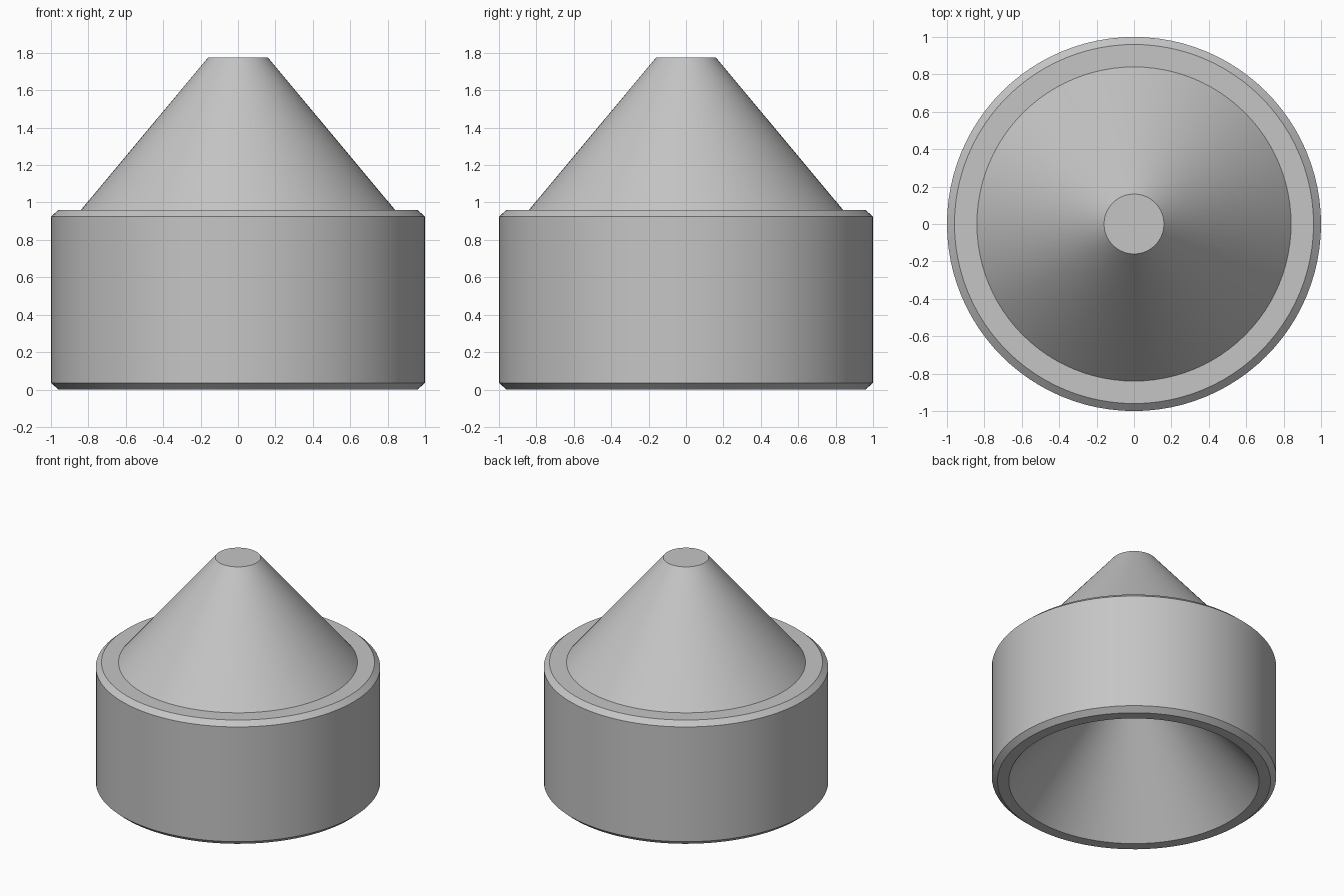
import bpy
import bmesh
from math import cos, sin, tau, radians

SIDES = 96

cube = bpy.data.objects.get("Cube")
if cube:
    bpy.data.objects.remove(cube, do_unlink=True)

# Plain grey material
grey = bpy.data.materials.new("light_grey")
grey.use_nodes = True
colour = (0.56, 0.56, 0.56, 1)
grey.diffuse_color = colour
grey.node_tree.nodes["Principled BSDF"].inputs["Base Color"].default_value = colour


def turned_part(name, profile):
    """Turn a (radius, height) profile around z and cap both ends."""
    bm = bmesh.new()
    rings = [[bm.verts.new((r * cos(tau * i / SIDES), r * sin(tau * i / SIDES), z))
              for i in range(SIDES)] for r, z in profile]
    for low, high in zip(rings, rings[1:]):
        for i in range(SIDES):
            j = (i + 1) % SIDES
            bm.faces.new((low[i], low[j], high[j], high[i]))
    bm.faces.new(rings[0])
    bm.faces.new(rings[-1])
    bmesh.ops.recalc_face_normals(bm, faces=bm.faces)
    mesh = bpy.data.meshes.new(name)
    bm.to_mesh(mesh)
    bm.free()
    mesh.materials.append(grey)
    obj = bpy.data.objects.new(name, mesh)
    bpy.context.collection.objects.link(obj)
    return obj


# Stacking peg: conical socket, chamfered drum, shoulder, blunt cone
profile = [
    (0.20, 0.81),   # socket roof
    (0.88, 0),      # socket mouth
    (0.96, 0),      # foot ring
    (1, 0.035),     # lower chamfer
    (1, 0.925),     # drum wall
    (0.96, 0.96),   # upper chamfer
    (0.84, 0.96),   # shoulder
    (0.16, 1.775),  # blunt tip
]
peg = turned_part("stacking_cone_body", profile)

bpy.ops.object.select_all(action="DESELECT")
peg.select_set(True)
bpy.context.view_layer.objects.active = peg
bpy.ops.object.shade_smooth_by_angle(angle=radians(25))
